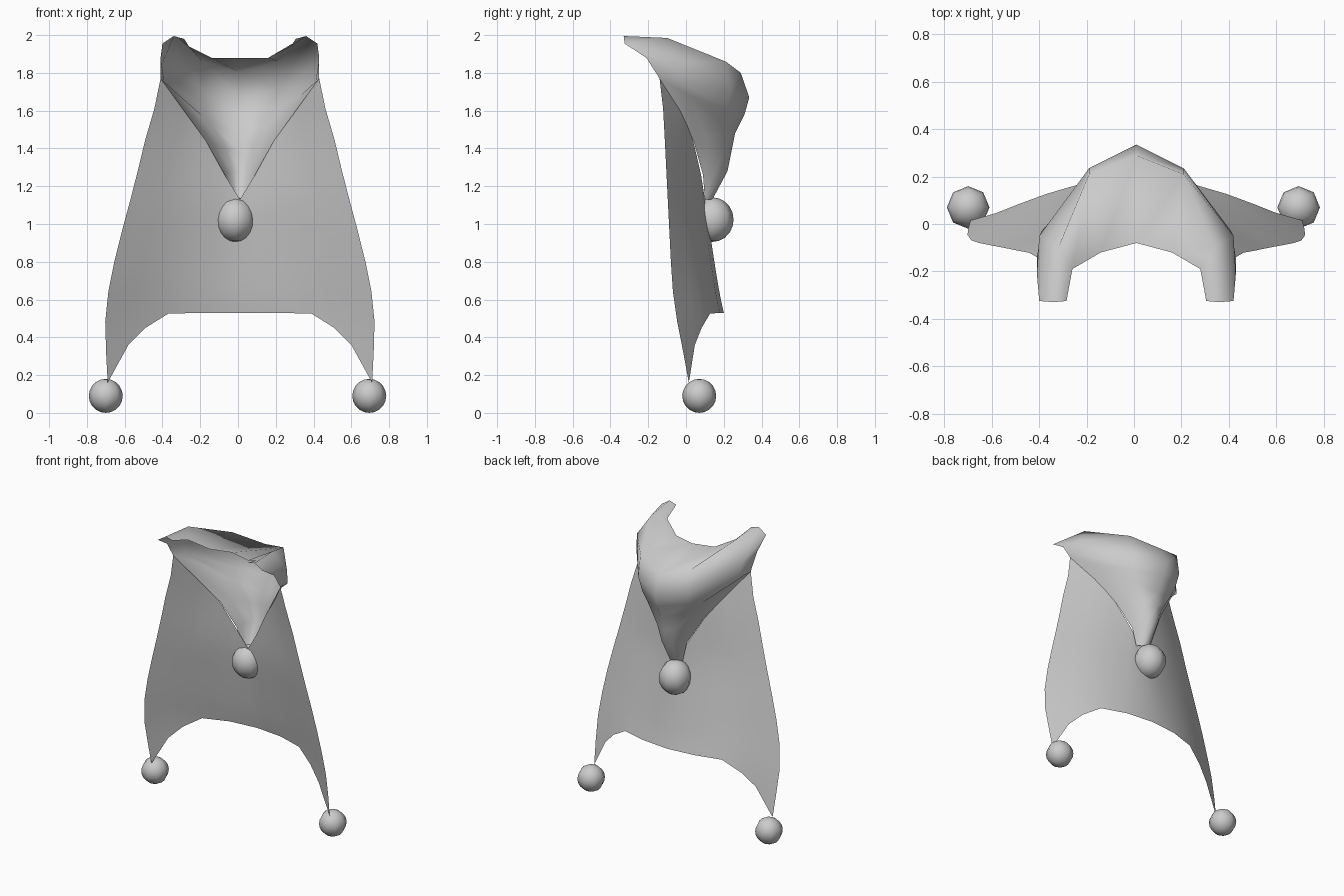
import bpy, bmesh, math
from mathutils import Vector

if "Cube" in bpy.data.objects:
    bpy.data.objects.remove(bpy.data.objects["Cube"])

cloth = bpy.data.materials.new("soft grey cloth")
cloth.diffuse_color = (0.6, 0.6, 0.6, 1)
cloth.use_nodes = True
cloth.node_tree.nodes["Principled BSDF"].inputs["Base Color"].default_value = cloth.diffuse_color
SHIFT = 0.01  # the garment hangs slightly to one side


def grid_sheet(name, rows):
    """Skin a half grid of points (centre to edge) and mirror it across x."""
    bm = bmesh.new()
    sheet = []
    for row in rows:
        left = [bm.verts.new((SHIFT - x, y, z)) for x, y, z in reversed(row[1:])]
        right = [bm.verts.new((SHIFT + x, y, z)) for x, y, z in row]
        sheet.append(left + right)
    for a, b in zip(sheet, sheet[1:]):
        for i in range(len(a) - 1):
            bm.faces.new((a[i], b[i], b[i + 1], a[i + 1])).smooth = True
    bm.normal_update()
    mesh = bpy.data.meshes.new(name)
    bm.to_mesh(mesh)
    bm.free()
    mesh.materials.append(cloth)
    ob = bpy.data.objects.new(name, mesh)
    bpy.context.collection.objects.link(ob)
    return ob


def lookup(table, z):
    """Piecewise linear value at height z, table sorted from top down."""
    for (z0, v0), (z1, v1) in zip(table, table[1:]):
        if z >= z1:
            return v0 + (v1 - v0) * min(1, (z0 - z) / (z0 - z1))
    return table[-1][1]


# Hood: neckline, top ridge, back bulge, then narrowing down to the point
grid_sheet("hood", [
    [(0, -.08, 1.88), (.15, -.12, 1.88), (.27, -.19, 1.94), (.295, -.325, 1.98)],
    [(0, .29, 1.80), (.20, .21, 1.86), (.33, -.10, 1.985), (.35, -.33, 1.995)],
    [(0, .335, 1.67), (.20, .235, 1.71), (.41, -.05, 1.85), (.41, -.325, 1.955)],
    [(0, .31, 1.58), (.18, .22, 1.61), (.40, -.03, 1.75), (.42, -.21, 1.88)],
    [(0, .26, 1.48), (.15, .20, 1.53), (.32, .02, 1.68), (.42, -.14, 1.77)],
    [(0, .24, 1.38), (.07, .21, 1.40), (.14, .12, 1.42), (.18, .04, 1.44)],
    [(0, .22, 1.28), (.04, .20, 1.28), (.07, .15, 1.27), (.08, .09, 1.26)],
    [(0, .14, 1.13), (.025, .13, 1.13), (.045, .11, 1.13), (.055, .10, 1.13)],
])

# Cape: side edge width, side edge depth and centre depth by height
edge_x = [(1.77, .42), (1.62, .45), (1.45, .50), (1.2, .56), (1.0, .615),
          (.8, .665), (.6, .705), (.45, .715), (.16, .70)]
edge_y = [(1.77, -.14), (1.6, -.12), (1.2, -.10), (1.0, -.09), (.7, -.075),
          (.55, -.06), (.35, -.02), (.16, .015)]
mid_y = [(1.77, .10), (1.13, .10), (.8, .15), (.62, .18), (.53, .20), (.1, .20)]
# Each column runs from the hood seam (x, z) to the hem (x, z)
columns = [((0, 1.13), (0, .53)), ((.08, 1.26), (.2, .53)),
           ((.18, 1.44), (.38, .525)), ((.24, 1.524), (.5, .45)),
           ((.30, 1.605), (.59, .36)), ((.42, 1.77), (.70, .16))]
STEPS = 10
cape_rows = []
for k in range(STEPS + 1):
    s = k / STEPS
    row = []
    for (xa, za), (xb, zb) in columns:
        z = za + (zb - za) * s
        t = (1 - s) * xa / lookup(edge_x, za) + s * xb / lookup(edge_x, zb)
        yc, ye = lookup(mid_y, z), lookup(edge_y, z)
        row.append((t * lookup(edge_x, z), yc + (ye - yc) * t ** (1.2 + .8 * s), z))
    cape_rows.append(row)
grid_sheet("cape", cape_rows)


# Bobbles on the hood point and both cape corners
def bobble(name, place, size):
    bpy.ops.mesh.primitive_uv_sphere_add(segments=8, ring_count=10, radius=1, location=place)
    ob = bpy.context.object
    ob.name = name
    ob.scale = size
    ob.data.materials.append(cloth)
    bpy.ops.object.shade_smooth()


bobble("hood_bobble", (-.015, .14, 1.023), (.107, .112, .118))
for side, x in (("left", -.70), ("right", .695)):
    bobble(side + "_corner_bobble", (x, .07, .09), (.09, .09, .09))
